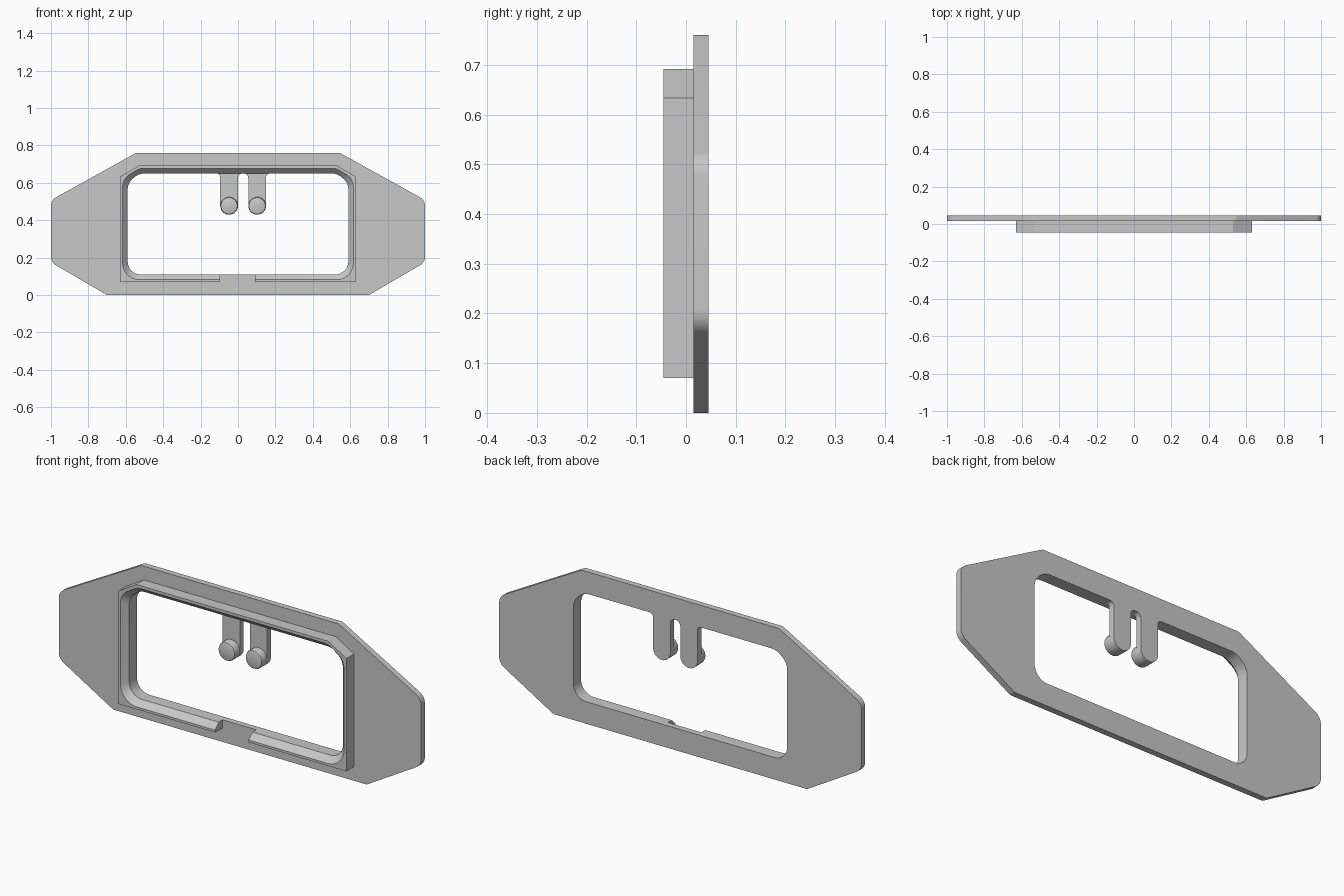
import bpy, bmesh, math
from mathutils import Vector, Matrix

cube = bpy.data.objects.get("Cube")
if cube:
    bpy.data.objects.remove(cube, do_unlink=True)

grey = bpy.data.materials.new("plain grey")
grey.use_nodes = True
grey.diffuse_color = (0.578, 0.578, 0.578, 1)
grey.node_tree.nodes["Principled BSDF"].inputs["Base Color"].default_value = grey.diffuse_color

BACK, MID, FRONT, LIP = 0.045, 0.015, -0.045, -0.015


def rounded(corners, steps=8):
    """Turn (x, z, radius) corners into a closed outline with round corners."""
    pts = [Vector((x, 0, z)) for x, z, r in corners]
    out = []
    for i, p in enumerate(pts):
        r = corners[i][2]
        if r == 0:
            out.append(p)
            continue
        a = (pts[i - 1] - p).normalized()
        b = (pts[(i + 1) % len(pts)] - p).normalized()
        half = a.angle(b) / 2
        t = r / math.tan(half)
        centre = p + (a + b).normalized() * r / math.sin(half)
        start = (p + a * t - centre).normalized()
        end = (p + b * t - centre).normalized()
        out += [centre + start.slerp(end, k / steps).normalized() * r
                for k in range(steps + 1)]
    return out


def mirrored(half):
    """Complete a left half outline with its mirror image."""
    return half + [(-x, z, r) for x, z, r in reversed(half)]


def ring(bm, outline, y):
    verts = [bm.verts.new((p.x, y, p.z)) for p in outline]
    for i, v in enumerate(verts):
        bm.edges.new((verts[i - 1], v))
    return verts


def wall(bm, a, b):
    for i in range(len(a)):
        bm.faces.new((a[i - 1], a[i], b[i], b[i - 1]))


def cap(bm, *rings):
    edges = [bm.edges.get((r[i - 1], r[i])) for r in rings for i in range(len(r))]
    bmesh.ops.triangle_fill(bm, edges=edges, use_beauty=True, normal=(0, 1, 0))


def finish(name, bm):
    bmesh.ops.recalc_face_normals(bm, faces=bm.faces)
    mesh = bpy.data.meshes.new(name)
    bm.to_mesh(mesh)
    bm.free()
    mesh.materials.append(grey)
    ob = bpy.data.objects.new(name, mesh)
    bpy.context.collection.objects.link(ob)
    return ob


def activate(ob):
    bpy.ops.object.select_all(action='DESELECT')
    ob.select_set(True)
    bpy.context.view_layer.objects.active = ob


# Flat plate whose window includes two hanging prongs
plate_outline = rounded(mirrored([
    (-0.70, 0, 0.03), (-1, 0.175, 0.055), (-1, 0.508, 0.055), (-0.545, 0.76, 0.03)]))
window_left = [(-0.59, 0.11, 0.07), (-0.59, 0.60, 0.08), (-0.53, 0.65, 0.08)]
prongs = []
for left, right, inner, outer in ((-0.095, 0, 0.02, 0.025), (0.055, 0.15, 0.025, 0.02)):
    prongs += [(left, 0.65, inner), (left, 0.43, 0.047),
               (right, 0.43, 0.047), (right, 0.65, outer)]
window_right = [(-x, z, r) for x, z, r in reversed(window_left)]
window = rounded(window_left + prongs + window_right)

bm = bmesh.new()
outer = [ring(bm, plate_outline, y) for y in (MID, BACK)]
inner = [ring(bm, window, y) for y in (MID, BACK)]
wall(bm, *outer)
wall(bm, *inner)
for k in range(2):
    cap(bm, outer[k], inner[k])
plate = finish("mounting_plate", bm)

# Raised rim with a bevelled inner lip
rim_outline = rounded(mirrored([(-0.63, 0.07, 0), (-0.63, 0.633, 0), (-0.53, 0.692, 0)]))
lip_outline = rounded(mirrored([
    (-0.617, 0.082, 0.09), (-0.617, 0.622, 0.08), (-0.525, 0.678, 0.08)]))
throat = rounded(mirrored(window_left))

bm = bmesh.new()
rim_back, rim_front = (ring(bm, rim_outline, y) for y in (MID, FRONT))
lip = ring(bm, lip_outline, FRONT)
throat_front, throat_back = (ring(bm, throat, y) for y in (LIP, MID))
wall(bm, rim_back, rim_front)
wall(bm, lip, throat_front)
wall(bm, throat_front, throat_back)
cap(bm, rim_front, lip)
cap(bm, rim_back, throat_back)
rim = finish("raised_rim", bm)

# Gap in the bottom of the rim
bm = bmesh.new()
bmesh.ops.create_cube(bm, size=1, matrix=Matrix.Translation((-0.0025, 0, 0.1))
                      @ Matrix.Diagonal((0.185, 0.2, 0.12, 1)))
cutter = finish("gap_cutter", bm)
cutter.hide_render = True
cut = rim.modifiers.new("gap", 'BOOLEAN')
cut.operation = 'DIFFERENCE'
cut.solver = 'EXACT'
cut.object = cutter
activate(rim)
bpy.ops.object.modifier_apply(modifier=cut.name)
bpy.data.objects.remove(cutter, do_unlink=True)

# Round knobs on the prong tips, with softened front edges
knobs = []
for name, x in (("right_knob", -0.0475), ("left_knob", 0.1025)):
    bm = bmesh.new()
    circle = [Vector((math.cos(a), 0, math.sin(a)))
              for a in (math.tau * k / 32 for k in range(32))]
    profile = [(0.047, 0.02), (0.047, -0.015), (0.044, -0.022), (0.037, -0.025)]
    place = Vector((x, 0, 0.477))
    rings = [ring(bm, [place + p * r for p in circle], y) for r, y in profile]
    for a, b in zip(rings, rings[1:]):
        wall(bm, a, b)
    bm.faces.new(rings[0])
    bm.faces.new(rings[-1])
    knobs.append(finish(name, bm))

for ob in [plate, rim] + knobs:
    activate(ob)
    bpy.ops.object.shade_smooth_by_angle(angle=math.radians(25))
